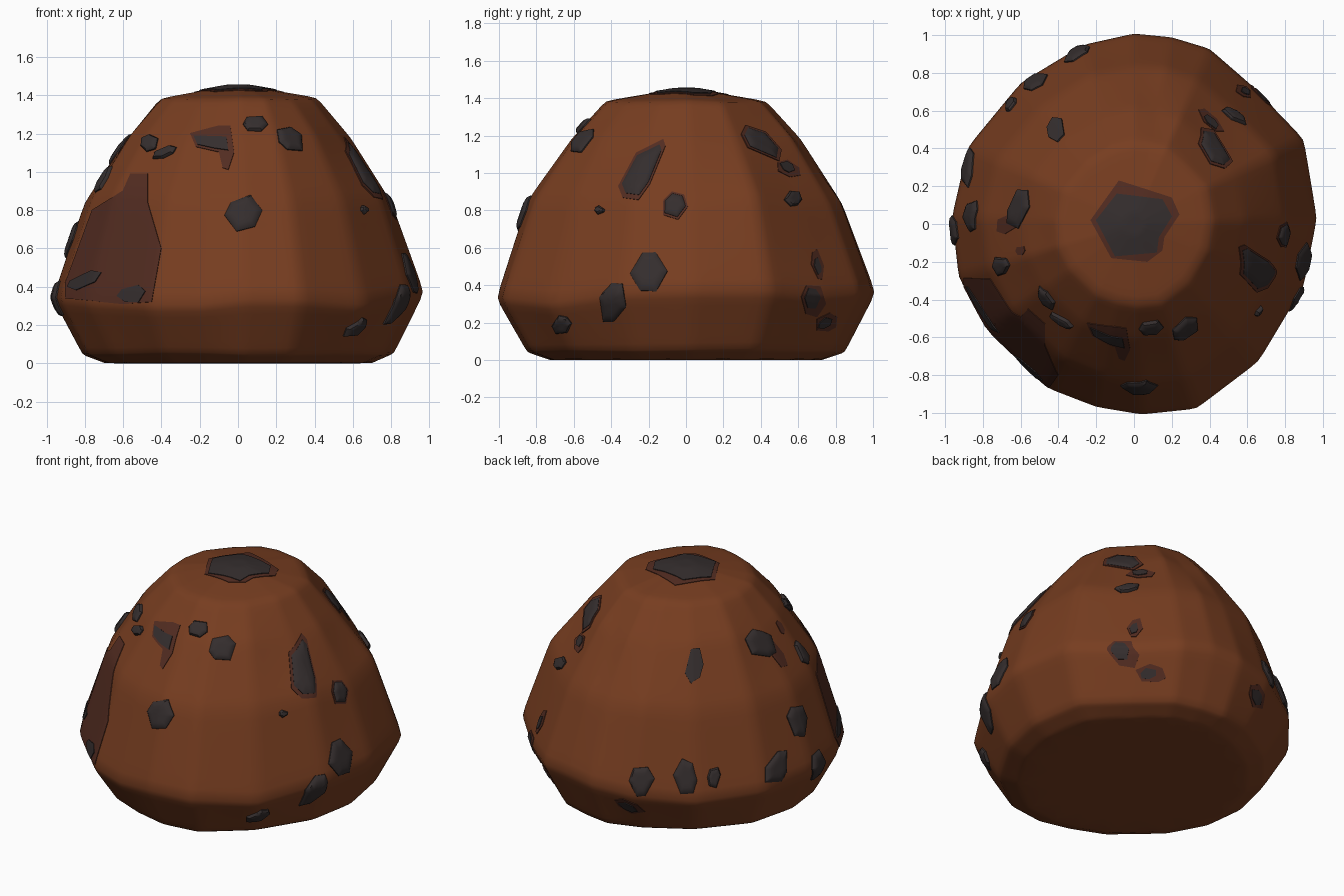
import bpy
import bmesh
import random
from math import sin, cos, radians, pi
from mathutils import Vector
from mathutils.bvhtree import BVHTree

random.seed(4)
cube = bpy.data.objects.get("Cube")
if cube:
    bpy.data.objects.remove(cube, do_unlink=True)


def material(name, rgb):
    mat = bpy.data.materials.new(name)
    mat.use_nodes = True
    mat.diffuse_color = (*rgb, 1)
    node = mat.node_tree.nodes["Principled BSDF"]
    node.inputs["Base Color"].default_value = (*rgb, 1)
    node.inputs["Roughness"].default_value = 0.9
    return mat


earth = material("earth brown", (0.185, 0.047, 0.0145))
stain = material("dark red brown", (0.085, 0.025, 0.015))
charcoal = material("charcoal grey", (0.035, 0.027, 0.027))


def make_object(name, bm, mat):
    mesh = bpy.data.meshes.new(name)
    bm.to_mesh(mesh)
    bm.free()
    mesh.materials.append(mat)
    obj = bpy.data.objects.new(name, mesh)
    bpy.context.collection.objects.link(obj)
    return obj


def bridge(bm, lower, upper):
    n = len(lower)
    for i in range(n):
        j = (i + 1) % n
        bm.faces.new((lower[i], lower[j], upper[j], upper[i]))


# Body: irregular footprint stacked in scaled rings; third value is the rim height
footprint = [(.97, .03, .37), (.9, .45, .37), (.63, .73, .34), (.4, .93, .36), (.2, .99, .38),
             (0, 1.01, .36), (-.27, .95, .33), (-.6, .75, .3), (-.88, .41, .32),
             (-.965, .04, .34), (-.93, -.28, .34), (-.78, -.56, .32), (-.46, -.87, .3),
             (-.2, -.97, .3), (.04, -1.01, .33), (.33, -.98, .33), (.66, -.73, .3),
             (.9, -.33, .36)]
# height (0.33 is the rim), scale, jitter
levels = [(0, .72, 0), (.05, .84, .01), (.33, 1.005, 0), (.86, .83, .03),
          (1.18, .605, .02), (1.383, .425, .005), (1.447, .06, 0)]
bm = bmesh.new()
rings = []
for z, scale, jitter in levels:
    ring = []
    for x, y, rim in footprint:
        s = scale * (1 + random.uniform(-jitter, jitter) * .25)
        height = rim if z == .33 else z + random.uniform(-jitter, jitter)
        ring.append(bm.verts.new((x * s, y * s, height)))
    if rings:
        bridge(bm, rings[-1], ring)
    rings.append(ring)
bm.faces.new(rings[0][::-1])
bm.faces.new(rings[-1])
body = make_object("body", bm, earth)
sub = body.modifiers.new("refine", 'SUBSURF')
sub.subdivision_type = 'SIMPLE'
sub.levels = sub.render_levels = 3
soften = body.modifiers.new("soften", 'SMOOTH')
soften.factor = 0.5
soften.iterations = 3
body.data.polygons.foreach_set("use_smooth", [True] * len(body.data.polygons))
bpy.context.view_layer.update()
surface = BVHTree.FromObject(body, bpy.context.evaluated_depsgraph_get())


def on_body(side, u, v):
    """Point and normal of the body, seen from an azimuth or from the top."""
    if side == "top":
        origin, ray = Vector((u, v, 4)), Vector((0, 0, -1))
    else:
        a = radians(side)
        ray = Vector((-cos(a), -sin(a), 0))
        origin = Vector((-sin(a) * u, cos(a) * u, v)) - ray * 4
    point, normal, _, _ = surface.ray_cast(origin, ray)
    if point is None:
        point, normal, _, _ = surface.find_nearest(origin + ray * 3.5)
    return point, normal


def patch(name, side, outline, mat, profile):
    """Drape an outline over the body; profile is (inset scale, lift) pairs."""
    n = len(outline)
    area = sum(outline[i - 1][0] * outline[i][1] - outline[i][0] * outline[i - 1][1]
               for i in range(n))
    pts = [Vector(p) for p in (outline if area > 0 else outline[::-1])]
    centre = sum(pts, Vector((0, 0))) / n
    dense = [pts[i].lerp(pts[(i + 1) % n], k / 8) for i in range(n) for k in range(8)]
    bm = bmesh.new()
    last = None
    for scale, lift in profile:
        ring = []
        for p in dense:
            point, normal = on_body(side, *centre.lerp(p, scale))
            ring.append(bm.verts.new(point + normal * lift))
        if last:
            bridge(bm, last, ring)
        last = ring
    bm.faces.new(last)
    obj = make_object(name, bm, mat)
    for poly in obj.data.polygons:
        poly.use_smooth = True
    obj.data.set_sharp_from_angle(angle=radians(35))


def plate(lift):
    return [(1, 0), (1, lift)] + [(k / 12, lift) for k in range(11, 0, -1)]


def chunk(lift):
    return [(1, -.01), (1, .007), (.85, lift * .8), (.6, lift), (.35, lift), (.1, lift)]


def pebble(u, v, w, h, tilt):
    """Irregular six-sided outline."""
    t = radians(tilt)
    pts = []
    for i in range(6):
        a = i * pi / 3 + random.uniform(-.25, .25)
        r = random.uniform(.48, .57)
        x, y = cos(a) * w * r, sin(a) * h * r
        pts.append((u + x * cos(t) - y * sin(t), v + x * sin(t) + y * cos(t)))
    return pts


def grow(outline, k):
    cu = sum(p[0] for p in outline) / len(outline)
    cv = sum(p[1] for p in outline) / len(outline)
    return [(cu + (u - cu) * k, cv + (v - cv) * k) for u, v in outline]


FRONT, SIDE, REAR, FAR = -90, 0, 125, 180

# Raised stones: side, u, v, width, height, tilt
stones = {
    "front_stone": (FRONT, [(.03, .78, .19, .18, 10), (.09, 1.25, .12, .08, 0),
                            (.27, 1.17, .16, .11, -40), (-.46, 1.15, .1, .08, 20),
                            (-.38, 1.1, .13, .05, 25)]),
    "left_stone": (SIDE, [(-.2, .47, .18, .2, 0), (-.39, .31, .14, .21, -15),
                          (-.66, .19, .1, .1, 0), (-.46, .8, .05, .04, 20),
                          (.57, .86, .09, .08, 0)]),
    "rear_stone": (REAR, [(0, .45, .14, .2, 0), (-.27, .42, .15, .18, 0),
                          (.17, .44, .08, .12, 0), (.55, .43, .14, .18, -20)]),
    "right_stone": (FAR, [(-.05, .65, .16, .19, -20), (.04, .34, .15, .2, 0)]),
    "shoulder_stone": ("top", [(-.61, .08, .1, .22, -15), (-.7, -.22, .09, .1, 0)]),
}
for name, (side, items) in stones.items():
    for item in items:
        patch(name, side, pebble(*item), charcoal, chunk(.022))

# Larger stones with a stained rim
long_stone = [(-.34, .94), (-.32, .89), (-.25, .88), (-.2, .95), (-.13, 1.12),
              (-.14, 1.15), (-.26, 1.09)]
back_stone = [(.31, 1.2), (.33, 1.24), (.42, 1.21), (.49, 1.13), (.48, 1.08), (.34, 1.14)]
for name, outline in (("long_stone", long_stone), ("back_stone", back_stone),
                      ("middle_stone", pebble(-.06, .83, .11, .13, -20))):
    patch(name + "_rim", SIDE, grow(outline, 1.2), stain, plate(.005))
    patch(name, SIDE, outline, charcoal, chunk(.018))

# Flat stains
big_stain = [(-.56, .99), (-.47, .99), (-.47, .84), (-.4, .6), (-.45, .32),
             (-.6, .31), (-.9, .34), (-.9, .42), (-.76, .8), (-.6, .9)]
hook_stain = [(-.25, 1.2), (-.1, 1.24), (-.04, 1.24), (-.02, 1.1), (-.05, 1.01),
              (-.08, 1.02), (-.09, 1.1), (-.22, 1.13)]
crown_stain = [(-.23, .02), (-.08, .23), (.2, .14), (.24, .05), (.16, -.07),
               (.15, -.14), (.07, -.2), (-.12, -.18)]
stains = [("big_stain", FRONT, big_stain), ("hook_stain", FRONT, hook_stain),
          ("crown_stain", "top", crown_stain),
          ("shoulder_stain", "top", pebble(-.67, .0, .12, .09, 30)),
          ("small_stain", "top", pebble(-.6, -.14, .05, .05, 0)),
          ("side_stain", SIDE, pebble(.55, 1.02, .13, .08, -25)),
          ("side_stain", SIDE, pebble(.7, .51, .06, .16, 10)),
          ("side_stain", SIDE, pebble(.68, .32, .12, .17, 0)),
          ("side_stain", SIDE, pebble(.75, .2, .13, .09, 35)),
          ("rear_stain", REAR, pebble(-.34, .23, .18, .1, -25))]
for name, side, outline in stains:
    patch(name, side, outline, stain, plate(.004))

# Flat grey spots, mostly lying in the stains
crown_spot = [(-.2, .02), (-.09, .16), (.15, .13), (.2, .04), (.13, -.07), (.12, -.15),
              (-.1, -.17)]
hook_spot = [(-.23, 1.185), (-.06, 1.18), (-.05, 1.11), (-.12, 1.12), (-.21, 1.14)]
spots = [("crown_spot", "top", crown_spot), ("hook_spot", FRONT, hook_spot),
         ("stain_spot", FRONT, pebble(-.8, .43, .19, .07, 25)),
         ("stain_spot", FRONT, pebble(-.55, .36, .14, .09, 10)),
         ("side_spot", SIDE, pebble(.67, .33, .08, .11, 0)),
         ("side_spot", SIDE, pebble(.7, .5, .035, .09, 10)),
         ("side_spot", SIDE, pebble(.74, .2, .08, .05, 35)),
         ("side_spot", SIDE, pebble(.54, 1.03, .08, .05, -25)),
         ("rear_spot", REAR, pebble(-.35, .23, .12, .06, -25)),
         ("shoulder_spot", "top", pebble(-.41, .5, .09, .13, -15))]
for name, side, outline in spots:
    patch(name, side, outline, charcoal, plate(.009))
